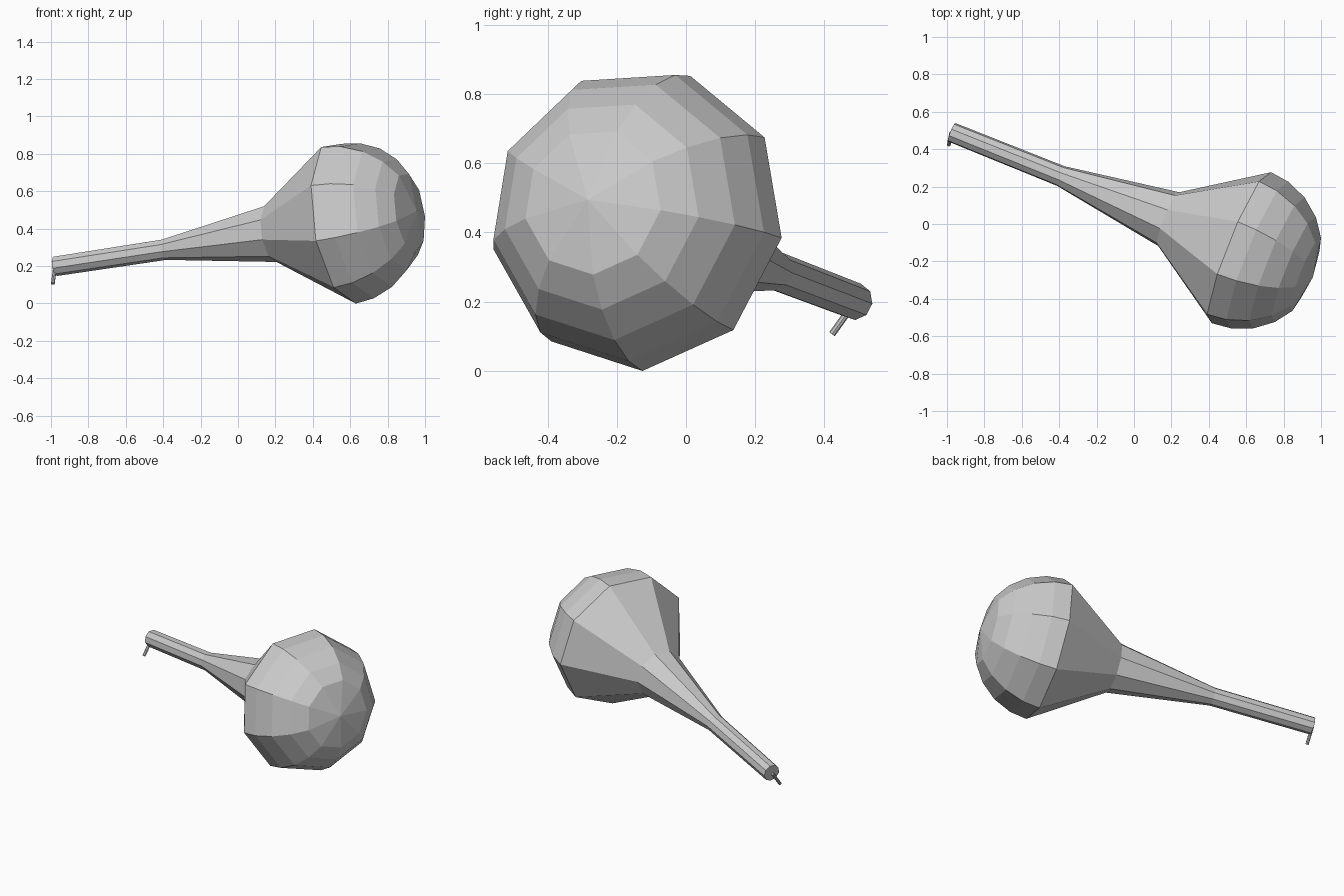
import bpy, bmesh
from math import sin, cos, tau, radians
from mathutils import Vector, Matrix

cube = bpy.data.objects.get("Cube")
if cube:
    bpy.data.objects.remove(cube)

grey = bpy.data.materials.new("plain_grey")
grey.use_nodes = True
COLOUR = (0.6, 0.6, 0.6, 1)
grey.diffuse_color = COLOUR
grey.node_tree.nodes["Principled BSDF"].inputs["Base Color"].default_value = COLOUR


def lathe(name, profile, sides, frame):
    """Revolve (radius, height) points around local z; zero radius makes a pole."""
    bm = bmesh.new()
    rings = []
    for r, h in profile:
        count = sides if r else 1
        rings.append([bm.verts.new((r * cos(tau * i / sides), r * sin(tau * i / sides), h))
                      for i in range(count)])
    for a, b in zip(rings, rings[1:]):
        for i in range(sides):
            j = (i + 1) % sides
            corners = [a[i % len(a)], a[j % len(a)], b[j % len(b)], b[i % len(b)]]
            bm.faces.new(list(dict.fromkeys(corners)))
    for ring in (rings[0], rings[-1]):
        if len(ring) > 1:
            bm.faces.new(ring)
    bmesh.ops.recalc_face_normals(bm, faces=bm.faces)
    mesh = bpy.data.meshes.new(name)
    bm.to_mesh(mesh)
    bm.free()
    mesh.materials.append(grey)
    obj = bpy.data.objects.new(name, mesh)
    obj.matrix_world = frame
    bpy.context.collection.objects.link(obj)
    return obj


def frame_at(origin, axis, side):
    """Frame with local z on axis and local x close to side."""
    z = axis.normalized()
    x = (side - z * side.dot(z)).normalized()
    return Matrix.Translation(origin) @ Matrix((x, z.cross(x), z)).transposed().to_4x4()


# Tilted main axis, from the handle end to the widest ring of the head
handle_end = Vector((-0.975, 0.49, 0.2))
head_centre = Vector((0.563, -0.127, 0.435))
axis = head_centre - handle_end
body_frame = frame_at(head_centre, axis, Vector((0.35, 0.93, -0.12)))

# Rattle body: handle, flared neck and faceted dome in one profile
R = 0.441
profile = [(0.054, -axis.length), (0.057, -1.04), (0.157, -0.415)]
profile += [(R * sin(radians(t)), R * cos(radians(t))) for t in (90, 76, 60, 44, 29)]
profile.append((0, 0.428))
lathe("rattle_body", profile, 9, body_frame)

# Thin cord stub hanging off the handle end
stub_start = Vector((-0.978, 0.487, 0.195))
stub = Vector((-0.99, 0.423, 0.106)) - stub_start
lathe("cord_stub", [(0.01, 0), (0.01, stub.length)], 8,
      frame_at(stub_start, stub, Vector((1, 0, 0))))
